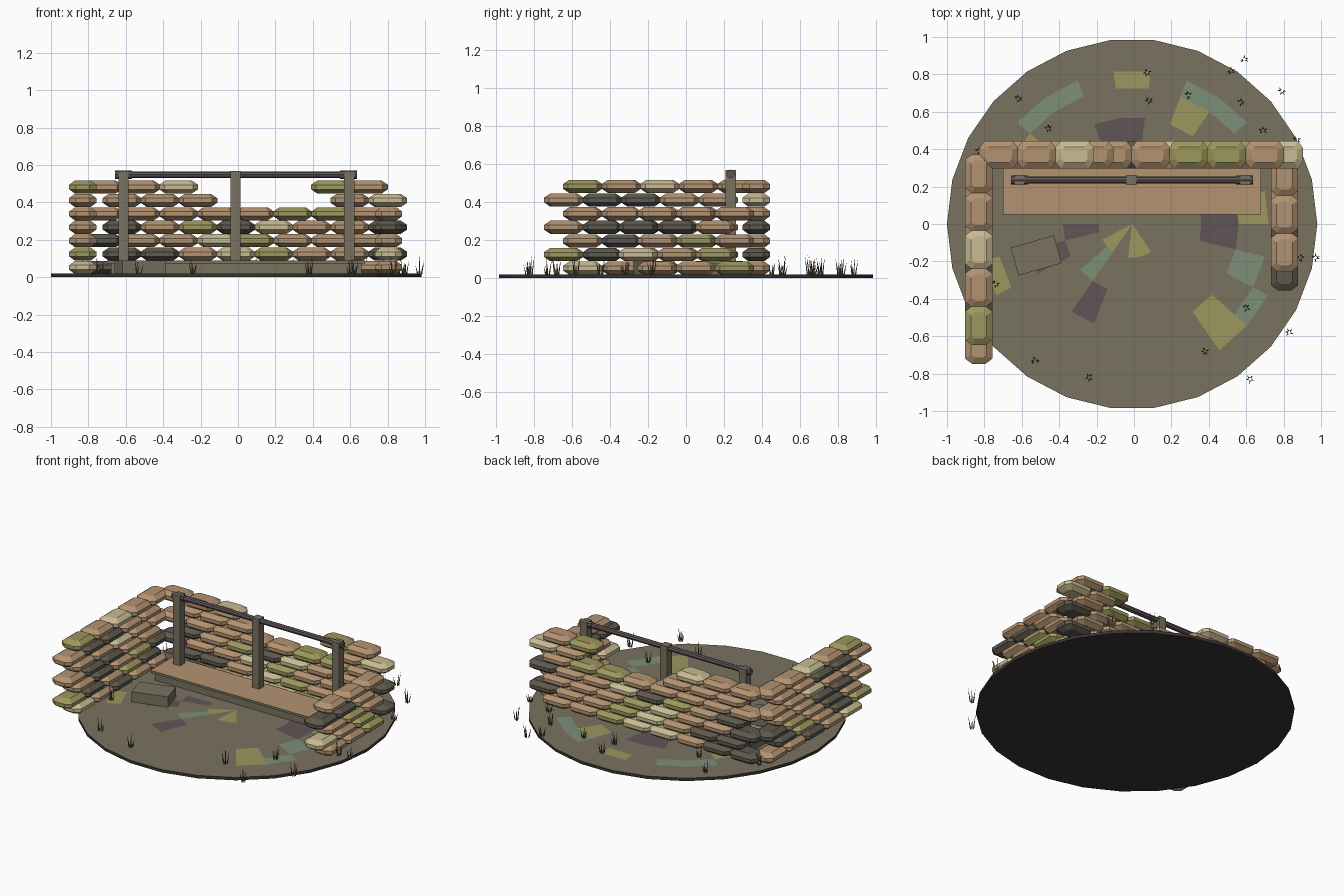
import bpy, bmesh, math, random
from mathutils import Matrix, Vector

random.seed(4)
if "Cube" in bpy.data.objects:
    bpy.data.objects.remove(bpy.data.objects["Cube"])


def material(name, rgb):
    m = bpy.data.materials.new(name)
    m.use_nodes = True
    col = (*rgb, 1)
    m.diffuse_color = col
    m.node_tree.nodes["Principled BSDF"].inputs["Base Color"].default_value = col
    return m


MATS = {
    "T": material("tan canvas", (.45, .29, .165)),
    "P": material("pale canvas", (.58, .50, .29)),
    "O": material("olive yellow", (.34, .31, .11)),
    "D": material("dark canvas", (.11, .10, .075)),
    "E": material("earth olive", (.195, .17, .117)),
    "G": material("sage green", (.205, .28, .19)),
    "M": material("dull mauve", (.12, .09, .095)),
    "B": material("dark underside", (.04, .033, .033)),
    "W": material("dry grass", (.17, .13, .065)),
}
KEYS = list(MATS)


def finish(bm, name):
    bmesh.ops.recalc_face_normals(bm, faces=bm.faces)
    me = bpy.data.meshes.new(name)
    bm.to_mesh(me)
    bm.free()
    for m in MATS.values():
        me.materials.append(m)
    ob = bpy.data.objects.new(name, me)
    bpy.context.collection.objects.link(ob)
    return ob


def box(name, center, size, key, top=None, turn=0):
    bm = bmesh.new()
    mat = Matrix.Translation(center) @ Matrix.Rotation(turn, 4, "Z") @ Matrix.Diagonal((*size, 1))
    bmesh.ops.create_cube(bm, size=1, matrix=mat)
    bm.normal_update()
    for f in bm.faces:
        f.material_index = KEYS.index(top if top and f.normal.z > .5 else key)
    return finish(bm, name)


# Ground disc: rings of sectors, some painted as worn patches
RINGS = [0, .18, .37, .57, .73, .82, .99]
PATCHES = ["...............OO..OOO....",
           ".............M..G.........",
           "M.....MM......M..M.......M",
           "O...O.....O...........O.G.",
           "...GG.O.GG....O.......OG..",
           "." * 26]
SIDES = 26
GROUND_Z = .02


def ground():
    bm = bmesh.new()

    def loop(r, z):
        return [bm.verts.new((r * math.cos(a) - .01, r * math.sin(a), z))
                for a in (math.tau * i / SIDES for i in range(SIDES))]

    centre = bm.verts.new((-.01, 0, GROUND_Z))
    loops = [[centre] * SIDES] + [loop(r, GROUND_Z) for r in RINGS[1:]]
    base = loop(RINGS[-1], 0)
    for ring, row in enumerate(PATCHES):
        a, b = loops[ring], loops[ring + 1]
        for i, c in enumerate(row):
            j = (i + 1) % SIDES
            corners = [a[i], b[i], b[j]] + ([a[j]] if ring else [])
            bm.faces.new(corners).material_index = KEYS.index("E" if c == "." else c)
    for i in range(SIDES):
        j = (i + 1) % SIDES
        f = bm.faces.new((loops[-1][i], base[i], base[j], loops[-1][j]))
        f.material_index = KEYS.index("B")
    bm.faces.new(base).material_index = KEYS.index("B")
    finish(bm, "ground_disc")


ground()

# Sandbags: stacked chamfered outlines, pinched at top and bottom
PITCH = .203


def add_bag(bm, place, key):
    loops = []
    for z, hx, hy in ((-.035, .07, .042), (-.012, .104, .073),
                      (.012, .104, .073), (.035, .07, .042)):
        cx, cy = hx - hy * .38, hy * .5
        outline = [(hx, cy), (cx, hy), (-cx, hy), (-hx, cy),
                   (-hx, -cy), (-cx, -hy), (cx, -hy), (hx, -cy)]
        loops.append([bm.verts.new(place @ Vector((x, y, z))) for x, y in outline])
    faces = [bm.faces.new(loops[0]), bm.faces.new(loops[-1])]
    for a, b in zip(loops, loops[1:]):
        for i in range(8):
            j = (i + 1) % 8
            faces.append(bm.faces.new((a[i], a[j], b[j], b[i])))
    for f in faces:
        f.material_index = KEYS.index(key)


def wall(name, rows, start, shift, fixed, along_y):
    """Rows run from the bottom up; odd rows are offset by shift."""
    bm = bmesh.new()
    for r, row in enumerate(rows):
        for i, key in enumerate(row):
            if key == ".":
                continue
            s = start + (r % 2) * shift + (i + .5) * PITCH
            spot = (fixed, s) if along_y else (s, fixed)
            place = Matrix.Translation((*spot, .052 + r * .0717))
            place @= Matrix.Rotation(math.pi / 2 * along_y, 4, "Z")
            add_bag(bm, place, key)
    finish(bm, name)


wall("back_sandbag_wall",
     ["DDTPPOTT", "DDTPOTTD", "DTTPOTTT", "DTODPTTD", "TTTTTOOT", "TTT...TP", "TTP...OT"],
     -.825, .103, .37, False)
wall("right_sandbag_wall",
     ["PTDTT", "ODTOD", "TDTOD", "TDDTT", "TTPTT", "TDDTT", "OTPTT"],
     -.645, -.1, -.83, True)
wall("left_sandbag_wall",
     ["TTO", "PTO", "TOT", "DDT", "TTT"],
     -.253, -.1, .805, True)

# Firing step bench
box("bench_base", (-.01, .18, .047), (1.34, .22, .056), "E")
box("bench_plank", (-.01, .175, .082), (1.38, .25, .016), "E", top="T")

# Posts and top rail
for label, x in (("right", -.613), ("middle", -.013), ("left", .595)):
    box(label + "_post", (x, .235, .293), (.054, .054, .55), "E")
bm = bmesh.new()
for length, radius, x in ((1.28, .018, -.012), (.09, .023, -.613), (.09, .023, .59)):
    mat = Matrix.Translation((x, .235, .548)) @ Matrix.Rotation(math.pi / 2, 4, "Y")
    bmesh.ops.create_cone(bm, cap_ends=True, segments=8, radius1=radius,
                          radius2=radius, depth=length, matrix=mat)
for f in bm.faces:
    f.material_index = KEYS.index("M")
finish(bm, "top_rail")

# Supply crate
box("crate", (-.523, -.168, .055), (.24, .155, .07), "E", turn=math.radians(16))

# Grass tufts: leaning three-sided blades
TUFTS = [(-.62, .67), (-.46, .51), (.07, .81), (.08, .66), (.29, .69), (.52, .82),
         (.59, .88), (.57, .65), (.79, .71), (.69, .5), (.87, .45), (-.83, .39),
         (.89, -.18), (.97, -.18), (.83, -.58), (.38, -.68), (.62, -.83),
         (-.53, -.73), (-.24, -.82), (.6, -.45), (-.74, -.32)]
bm = bmesh.new()
for x, y in TUFTS:
    for k in range(5):
        a = k * math.tau / 5 + random.random()
        h = random.uniform(.05, .11)
        root = Vector((x + .01 * math.cos(a), y + .01 * math.sin(a), .015))
        tip = bm.verts.new(root + Vector((.015 * math.cos(a), .015 * math.sin(a), h)))
        foot = [bm.verts.new(root + Vector((.005 * math.cos(t), .005 * math.sin(t), 0)))
                for t in (a, a + math.tau / 3, a - math.tau / 3)]
        for i in range(3):
            bm.faces.new((foot[i], foot[(i + 1) % 3], tip)).material_index = KEYS.index("W")
finish(bm, "grass_tufts")
